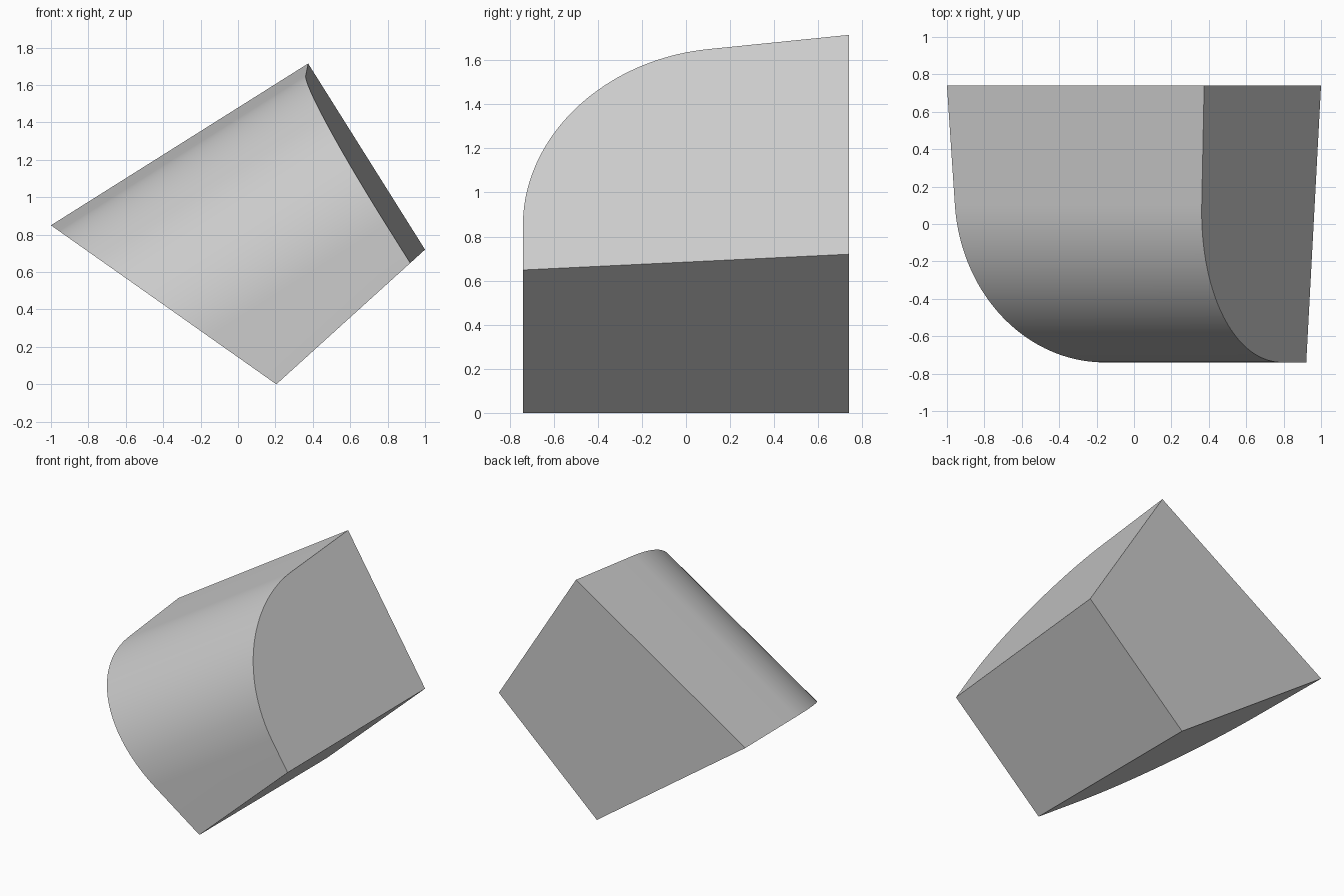
import bpy
import bmesh
from math import sin, cos, pi, atan
from mathutils import Vector

cube = bpy.data.objects.get("Cube")
if cube:
    bpy.data.objects.remove(cube, do_unlink=True)

# Grey material
grey = bpy.data.materials.new("plain grey")
grey.use_nodes = True
colour = (0.6, 0.6, 0.6, 1)
grey.diffuse_color = colour
grey.node_tree.nodes["Principled BSDF"].inputs["Base Color"].default_value = colour

# Axes of the tilted extrusion
along = Vector((1.375, 0, 0.865)).normalized()
across = Vector((-along.z, 0, along.x))
half_depth = 0.74

# Section: sloping top, large rounded front corner, flat front and back
slope = 0.075
top = 1.252
radius = 0.908
tilt = atan(slope)
centre_y = radius - half_depth
tangent_y = centre_y - radius * sin(tilt)
centre_v = top - slope * (half_depth - tangent_y) - radius * cos(tilt)
steps = 40
section = [(half_depth, -0.6), (half_depth, top)]
for i in range(steps + 1):
    a = pi / 2 + tilt + (pi / 2 - tilt) * i / steps
    section.append((centre_y + radius * cos(a), centre_v + radius * sin(a)))
section.append((-half_depth, -0.6))

# Long prism along the tilted axis
bm = bmesh.new()
rings = [[bm.verts.new(across * v + along * u + Vector((0, y, 0)))
          for y, v in section] for u in (-3, 3)]
count = len(section)
for i in range(count):
    j = (i + 1) % count
    bm.faces.new((rings[0][i], rings[0][j], rings[1][j], rings[1][i]))
for ring in rings:
    bm.faces.new(ring)

# Slice the two ends and the lower side, closing each cut
peak = Vector((0.375, half_depth, 1.715))
corner_back = Vector((1, half_depth, 0.72))
corner_front = Vector((0.92, -half_depth, 0.65))
end_normal = (corner_back - peak).cross(corner_front - peak)
if end_normal.x < 0:
    end_normal.negate()
cuts = [
    (Vector((-1, 0, 0.85)), Vector((-0.85, 0, -1.205))),
    (peak, end_normal),
    (Vector((0.205, 0, 0)), Vector((0.72, 0, -0.795))),
]
for point, normal in cuts:
    result = bmesh.ops.bisect_plane(
        bm, geom=bm.verts[:] + bm.edges[:] + bm.faces[:], dist=1e-5,
        plane_co=point, plane_no=normal.normalized(), clear_outer=True)
    rim = [e for e in bm.edges if e.is_boundary]
    bmesh.ops.contextual_create(bm, geom=rim)
bmesh.ops.recalc_face_normals(bm, faces=bm.faces[:])

mesh = bpy.data.meshes.new("rounded_block")
bm.to_mesh(mesh)
bm.free()
mesh.materials.append(grey)
block = bpy.data.objects.new("rounded_block", mesh)
bpy.context.collection.objects.link(block)

# Smooth the rounded corner, keep the cut edges sharp
bpy.ops.object.select_all(action="DESELECT")
block.select_set(True)
bpy.context.view_layer.objects.active = block
bpy.ops.object.shade_smooth_by_angle(angle=pi / 6)
